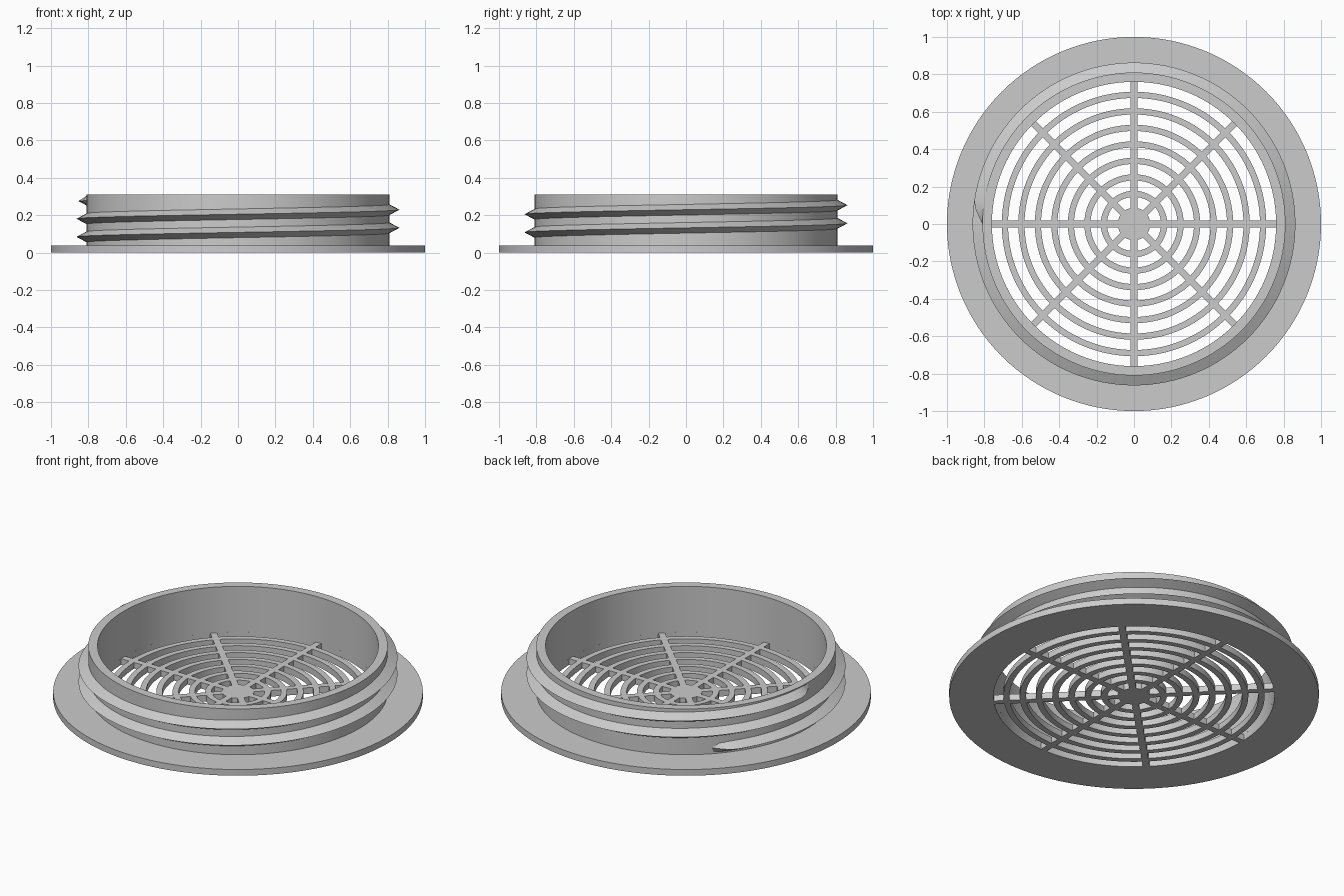
import bpy, bmesh
from math import sin, cos, asin, pi, radians

cube = bpy.data.objects.get("Cube")
if cube:
    bpy.data.objects.remove(cube)

PLATE = 0.037      # plate thickness
TOP = 0.31         # collar height
R_IN, R_OUT = 0.76, 0.81
BAR = 0.0185       # half width of a spoke

grey = bpy.data.materials.new("light_grey")
grey.use_nodes = True
grey.diffuse_color = (0.6, 0.6, 0.6, 1)
grey.node_tree.nodes["Principled BSDF"].inputs["Base Color"].default_value = (0.6, 0.6, 0.6, 1)


def arc(r, a0, a1, n):
    return [(r * cos(a0 + (a1 - a0) * i / n), r * sin(a0 + (a1 - a0) * i / n)) for i in range(n + 1)]


def add_object(name, bm):
    bmesh.ops.recalc_face_normals(bm, faces=bm.faces)
    mesh = bpy.data.meshes.new(name)
    bm.to_mesh(mesh)
    bm.free()
    mesh.materials.append(grey)
    obj = bpy.data.objects.new(name, mesh)
    bpy.context.collection.objects.link(obj)
    bpy.ops.object.select_all(action='DESELECT')
    obj.select_set(True)
    bpy.context.view_layer.objects.active = obj
    bpy.ops.object.shade_smooth_by_angle(angle=radians(30))
    return obj


# Flange and grille: one filled outline with a slot per gap and sector
outlines = [arc(1.0, 0, 2 * pi, 128)[:-1]]
ring_mid = [0.161 + 0.0882 * i for i in range(7)]
slot_in = [0.087] + [r + 0.0165 for r in ring_mid]
slot_out = [r - 0.0165 for r in ring_mid] + [R_IN]
for sector in range(8):
    start = sector * pi / 4
    for a, b in zip(slot_in, slot_out):
        da, db = asin(BAR / a), asin(BAR / b)
        outlines.append(arc(b, start + db, start + pi / 4 - db, 14)
                        + arc(a, start + pi / 4 - da, start + da, 14))

curve = bpy.data.curves.new("grille_outline", 'CURVE')
curve.dimensions = '2D'
curve.fill_mode = 'BOTH'
curve.extrude = PLATE / 2
for points in outlines:
    spline = curve.splines.new('POLY')
    spline.points.add(len(points) - 1)
    for p, (x, y) in zip(spline.points, points):
        p.co = (x, y, 0, 1)
    spline.use_cyclic_u = True
outline = bpy.data.objects.new("grille_outline", curve)
bpy.context.collection.objects.link(outline)
bpy.context.view_layer.update()
bm = bmesh.new()
bm.from_mesh(outline.to_mesh())
outline.to_mesh_clear()
bpy.data.objects.remove(outline)
bmesh.ops.remove_doubles(bm, verts=bm.verts, dist=0.0001)
bmesh.ops.translate(bm, verts=bm.verts, vec=(0, 0, PLATE / 2))
add_object("flange_and_grille", bm)

# Collar: open-bottomed ring wall standing on the flange
bm = bmesh.new()
wall = [bm.verts.new((r, 0, z)) for r, z in ((R_IN, PLATE), (R_IN, TOP), (R_OUT, TOP), (R_OUT, PLATE))]
edges = [bm.edges.new(pair) for pair in zip(wall, wall[1:])]
bmesh.ops.spin(bm, geom=wall + edges, cent=(0, 0, 0), axis=(0, 0, 1),
               angle=2 * pi, steps=128, use_merge=True)
bmesh.ops.remove_doubles(bm, verts=bm.verts, dist=0.0001)
add_object("collar", bm)

# Screw thread: triangular ridge, rising counter-clockwise, tapered at both ends
bm = bmesh.new()
steps, first, last = 272, radians(135), radians(900)
pitch, half, taper = 0.097, 0.031, radians(7)
previous = None
for i in range(steps + 1):
    ang = first + (last - first) * i / steps
    z = 0.278 - pitch * (last - ang) / (2 * pi)
    grow = min(1, (ang - first) / taper, (last - ang) / taper)
    section = [(R_OUT - 0.005, z - half), (R_OUT + 0.053 * grow, z), (R_OUT - 0.005, z + half)]
    row = [bm.verts.new((r * cos(ang), r * sin(ang), h)) for r, h in section]
    if previous:
        for j in range(3):
            k = (j + 1) % 3
            bm.faces.new((previous[j], previous[k], row[k], row[j]))
    else:
        bm.faces.new(row)
    previous = row
bm.faces.new(previous)
add_object("screw_thread", bm)
